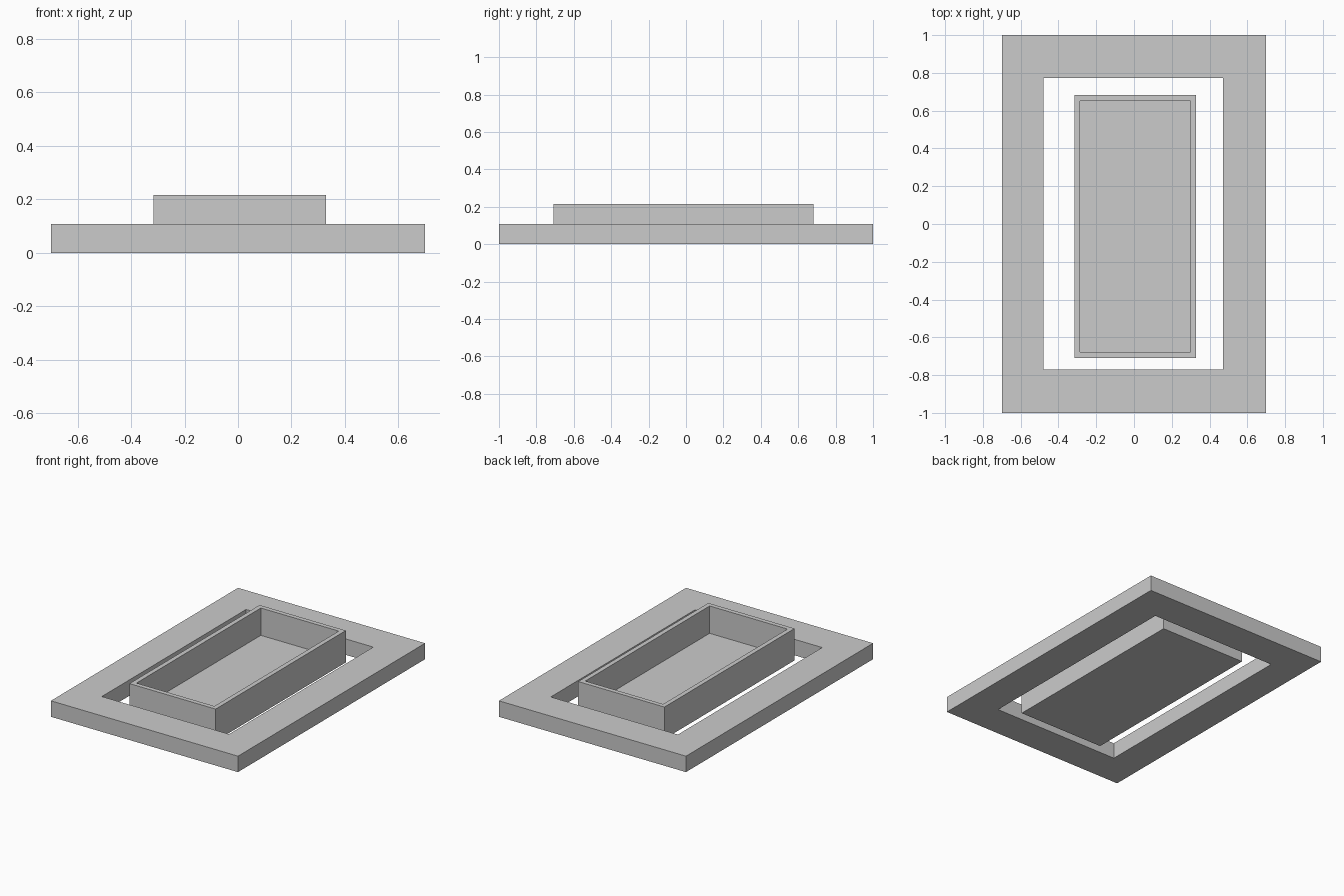
import bpy
import bmesh

default_cube = bpy.data.objects.get("Cube")
if default_cube:
    bpy.data.objects.remove(default_cube, do_unlink=True)

# Single flat grey
GREY = (0.6, 0.6, 0.6, 1.0)
grey = bpy.data.materials.new("plain grey")
grey.use_nodes = True
grey.diffuse_color = GREY
grey.node_tree.nodes["Principled BSDF"].inputs["Base Color"].default_value = GREY


def loft_rectangles(name, sections, closed):
    """Join rectangles (bounds, z) in order; close into a ring or cap both ends."""
    bm = bmesh.new()
    loops = []
    for (x0, x1, y0, y1), z in sections:
        corners = ((x0, y0), (x1, y0), (x1, y1), (x0, y1))
        loops.append([bm.verts.new((x, y, z)) for x, y in corners])
    pairs = list(zip(loops, loops[1:]))
    if closed:
        pairs.append((loops[-1], loops[0]))
    else:
        bm.faces.new(loops[0])
        bm.faces.new(loops[-1])
    for a, b in pairs:
        for i in range(4):
            j = (i + 1) % 4
            bm.faces.new((a[i], a[j], b[j], b[i]))
    bmesh.ops.recalc_face_normals(bm, faces=bm.faces)
    mesh = bpy.data.meshes.new(name)
    bm.to_mesh(mesh)
    bm.free()
    mesh.materials.append(grey)
    obj = bpy.data.objects.new(name, mesh)
    bpy.context.collection.objects.link(obj)
    return obj


# Flat surrounding frame with a rectangular opening
frame_height = 0.108
frame_outer = (-0.7, 0.7, -1.0, 1.0)
frame_opening = (-0.48, 0.472, -0.77, 0.772)
loft_rectangles("frame", [
    (frame_outer, 0), (frame_outer, frame_height),
    (frame_opening, frame_height), (frame_opening, 0),
], closed=True)

# Open tray standing inside the opening
wall = 0.031
tray_height = 0.216
tray_outer = (-0.316, 0.329, -0.709, 0.682)
x0, x1, y0, y1 = tray_outer
tray_inner = (x0 + wall, x1 - wall, y0 + wall, y1 - wall)
loft_rectangles("tray", [
    (tray_outer, 0), (tray_outer, tray_height),
    (tray_inner, tray_height), (tray_inner, wall),
], closed=False)
